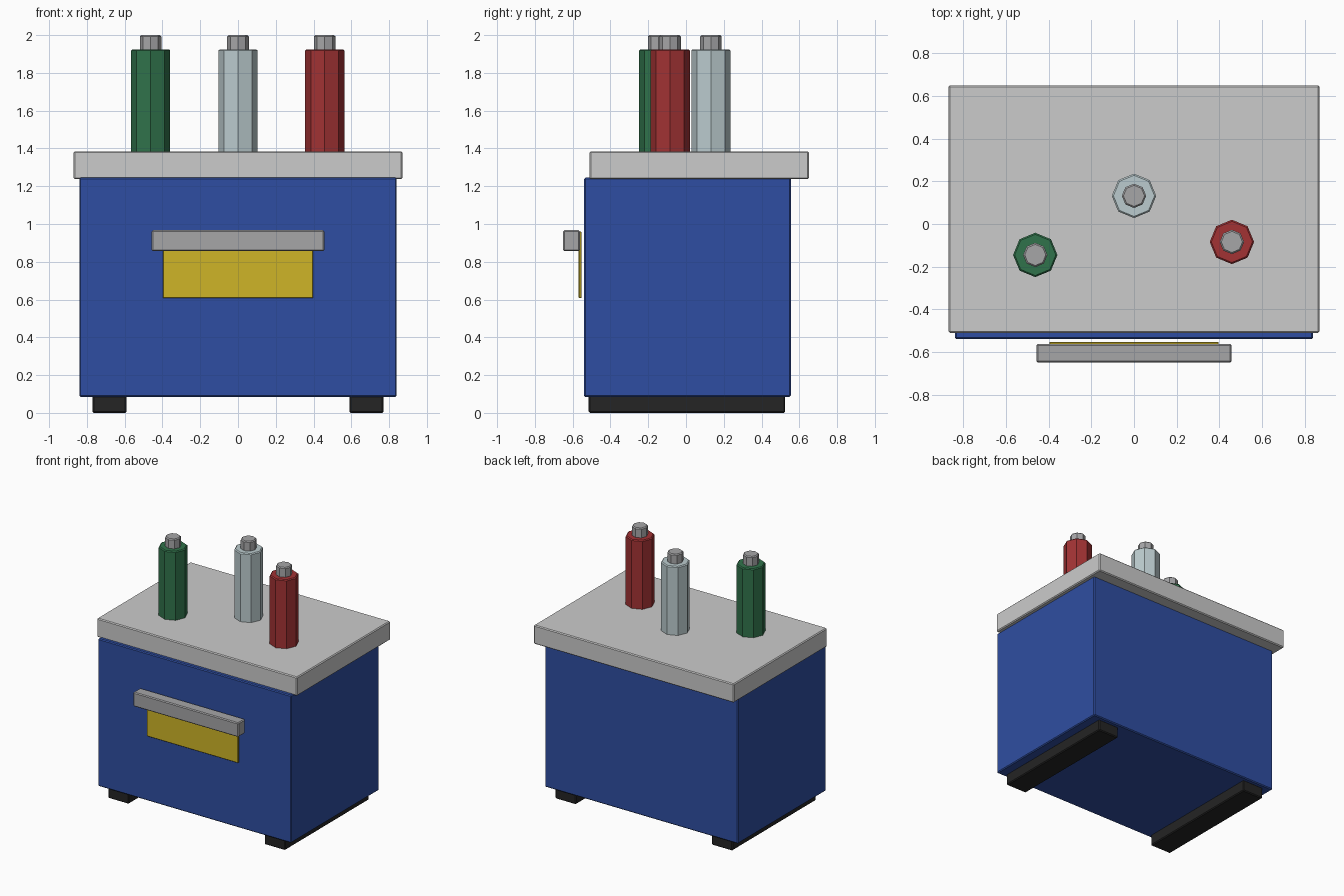
import bpy

if "Cube" in bpy.data.objects:
    bpy.data.objects.remove(bpy.data.objects["Cube"])


def material(name, rgb):
    m = bpy.data.materials.new(name)
    m.diffuse_color = (*rgb, 1)
    m.use_nodes = True
    m.node_tree.nodes["Principled BSDF"].inputs["Base Color"].default_value = m.diffuse_color
    return m


BLUE = material("blue", (0.028, 0.076, 0.36))
LIGHT = material("light_grey", (0.6, 0.6, 0.6))
STEEL = material("steel", (0.38, 0.38, 0.39))
YELLOW = material("yellow", (0.62, 0.46, 0.02))
BLACK = material("black", (0.018, 0.018, 0.018))
GREEN = material("green", (0.03, 0.17, 0.07))
PALE = material("pale_grey", (0.5, 0.6, 0.62))
RED = material("red", (0.36, 0.032, 0.034))


def finish(name, mat, bevel):
    ob = bpy.context.object
    ob.name = name
    ob.data.materials.append(mat)
    bpy.ops.object.transform_apply(location=False, rotation=False, scale=True)
    if bevel:
        mod = ob.modifiers.new("Bevel", "BEVEL")
        mod.width = bevel
        mod.segments = 1
        mod.limit_method = 'ANGLE'
        mod.angle_limit = 1.0
    return ob


def box(name, x, y, z, mat, bevel=0.007):
    """Box from (min, max) ranges on each axis."""
    ranges = (x, y, z)
    bpy.ops.mesh.primitive_cube_add(size=1, location=[(a + b) / 2 for a, b in ranges])
    bpy.context.object.scale = [b - a for a, b in ranges]
    return finish(name, mat, bevel)


def octagon(name, x, y, z0, z1, radius, mat):
    bpy.ops.mesh.primitive_cylinder_add(vertices=8, radius=radius, depth=z1 - z0,
                                        location=(x, y, (z0 + z1) / 2))
    return finish(name, mat, 0.007)


# Case and overhanging lid
box("case", (-0.84, 0.84), (-0.54, 0.555), (0.085, 1.245), BLUE)
box("lid", (-0.87, 0.87), (-0.51, 0.65), (1.237, 1.385), LIGHT)

# Runner feet
for side, s in (("left", -1), ("right", 1)):
    box(f"{side}_foot", sorted((s * 0.59, s * 0.77)), (-0.515, 0.525), (0, 0.09), BLACK)

# Front plate and handle bar
box("front_plate", (-0.397, 0.397), (-0.568, -0.553), (0.607, 0.96), YELLOW, 0.003)
box("handle", (-0.457, 0.457), (-0.65, -0.562), (0.856, 0.968), STEEL)

# Terminal posts with metal tips
for name, x, y, mat in (("green", -0.463, -0.145, GREEN),
                        ("pale", 0.0, 0.132, PALE),
                        ("red", 0.459, -0.084, RED)):
    octagon(f"{name}_post", x, y, 1.37, 1.925, 0.104, mat)
    octagon(f"{name}_post_tip", x, y, 1.9, 2.0, 0.057, STEEL)
